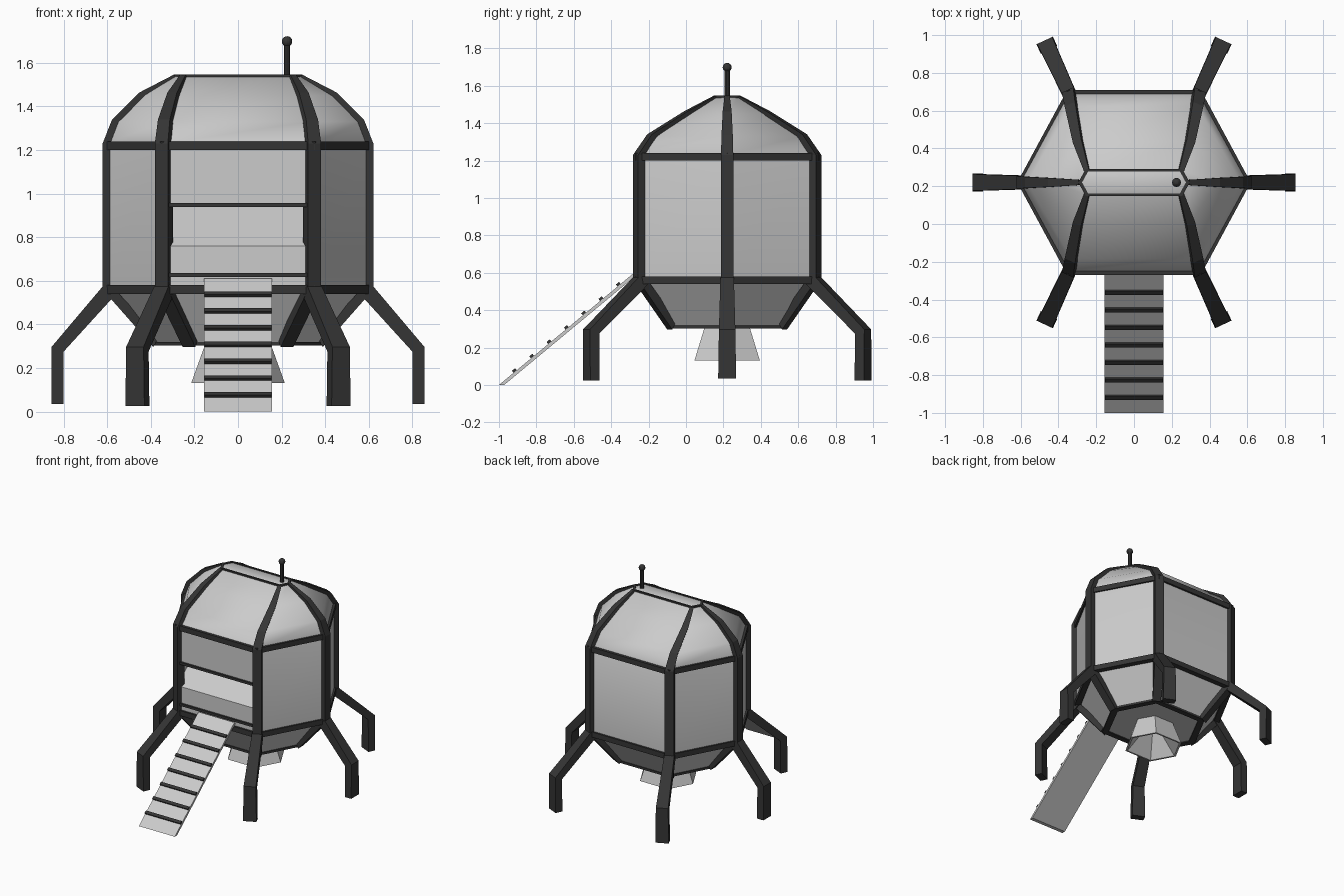
import bpy, bmesh, math
from mathutils import Vector

if "Cube" in bpy.data.objects:
    bpy.data.objects.remove(bpy.data.objects["Cube"])

CY = 0.22  # hull centre in y

dark = bpy.data.materials.new("dark_trim")
dark.diffuse_color = (0.035, 0.035, 0.035, 1)
dark.use_nodes = True
dark.node_tree.nodes["Principled BSDF"].inputs["Base Color"].default_value = dark.diffuse_color


def make(name, verts, faces, mat=None, recalc=True):
    me = bpy.data.meshes.new(name)
    me.from_pydata([tuple(v) for v in verts], [], faces)
    if recalc:
        bm = bmesh.new()
        bm.from_mesh(me)
        bmesh.ops.recalc_face_normals(bm, faces=bm.faces)
        bm.to_mesh(me)
        bm.free()
    if mat:
        me.materials.append(mat)
    ob = bpy.data.objects.new(name, me)
    bpy.context.collection.objects.link(ob)
    return ob


def hexa(xv, xc, yh, z):
    """Elongated hexagon: side vertex xv, corner xc, half depth yh."""
    return [Vector((x, CY + y, z)) for x, y in
            [(xv, 0), (xc, yh), (-xc, yh), (-xv, 0), (-xc, -yh), (xc, -yh)]]


def loft(name, rings, mat=None, wrap=False, caps=(True, True), skip=()):
    verts = [v for r in rings for v in r]
    n, m = len(rings[0]), len(rings)
    faces = []
    for i in range(m if wrap else m - 1):
        j = (i + 1) % m
        for k in range(n):
            if (i, k) not in skip:
                l = (k + 1) % n
                faces.append((i * n + k, i * n + l, j * n + l, j * n + k))
    if not wrap and caps[0]:
        faces.append(tuple(range(n))[::-1])
    if not wrap and caps[1]:
        faces.append(tuple(range((m - 1) * n, m * n)))
    return make(name, verts, faces, mat)


def bar(name, stations, side, mat=dark):
    """Bar through (outer point, inner point, half width) stations."""
    rings = [[o - side * w, o + side * w, i + side * w, i - side * w]
             for o, i, w in stations]
    return loft(name, rings, mat)


# Hull: tapered base, hexagonal wall, rounded roof; the front wall is left out
shell = [(.38, .22, .30, .31), (.57, .325, .45, .56), (.605, .345, .475, .56),
         (.605, .345, .475, 1.23), (.565, .332, .405, 1.33),
         (.445, .295, .215, 1.45), (.29, .25, .065, 1.54)]
hull = loft("hull", [hexa(*s) for s in shell], skip={(2, 4)})
bpy.context.view_layer.objects.active = hull
hull.select_set(True)
bpy.ops.object.shade_smooth_by_angle(angle=math.radians(38))

# Front wall with a wedge-shaped doorway recess
fy = CY - .475
prof = [(fy, .56), (fy, .76), (fy + .23, .945), (fy, .945), (fy, 1.23)]
fv = [(x, y, z) for y, z in prof for x in (-.345, .345)]
ff = [(2 * i, 2 * i + 1, 2 * i + 3, 2 * i + 2) for i in range(4)]
make("front_wall", fv, ff + [(2, 4, 6), (3, 7, 5)], recalc=False)
for z, h in ((.948, .009), (.626, .009)):
    bar("front_trim", [(Vector((x, fy - .015, z)), Vector((x, fy + .01, z)), h)
                       for x in (-.33, .33)], Vector((0, 0, 1)))

# Horizontal trim rings around the wall and the roof plate
for name, z0, z1, o, i in (("lower_ring", .54, .58, (.618, .353, .49), (.57, .325, .45)),
                           ("upper_ring", 1.2, 1.24, (.618, .353, .49), (.58, .33, .45)),
                           ("roof_ring", 1.53, 1.547, (.295, .255, .072), (.275, .243, .058))):
    loft(name, [hexa(*o, z0), hexa(*o, z1), hexa(*i, z1), hexa(*i, z0)], dark, wrap=True)
loft("base_ring", [hexa(.395, .228, .312, .303), hexa(.395, .228, .312, .32),
                   hexa(.34, .2, .27, .32), hexa(.34, .2, .27, .303)], dark, wrap=True)

# Corner ribs and legs
core = Vector((0, CY, .9))
for k in range(6):
    c = hexa(*shell[2])[k]
    sx = 1 if c.x > 0 else -1
    sy = 0 if k in (0, 3) else (1 if c.y > CY else -1)
    u = Vector((sx, 0, 0)) if sy == 0 else Vector((sx * .42, sy * .907, 0))
    t = Vector((-u.y, u.x, 0))

    # rib running up the base, the wall and the roof
    st = []
    for s, w in zip([shell[0]] + shell[2:], (.032, .033, .033, .03, .024, .014)):
        p = hexa(*s)[k]
        out = (p - core).normalized()
        if s[3] in (.56, 1.23):
            out = u
        lift = .007 if s[3] > 1.5 else .016
        st.append((p + out * lift, p - out * .04, w))
    bar("corner_rib", st, t)

    # bent leg
    L, foot = (.25, .035) if sy == 0 else (.305, .025)

    def at(r, z):
        return Vector((c.x, c.y, z)) + u * r
    bar("leg", [(at(.015, .575), at(-.06, .555), .036),
                (at(L, .297), at(L - .055, .275), .044),
                (at(L, foot), at(L - .055, foot), .048)], t)

# Engine nozzle, open at the bottom
loft("nozzle", [hexa(.15, .085, .12, .31), hexa(.215, .12, .175, .13),
                hexa(.2, .11, .163, .13), hexa(.06, .035, .05, .29)])

# Boarding ramp with rungs
a, b = Vector((0, -1, 0)), Vector((0, -.265, .61))
d = (b - a).normalized()
n = Vector((0, -d.z, d.y))
X = Vector((1, 0, 0))
bar("ramp", [(a, a + Vector((0, .028, 0)), .155), (b, b - n * .018, .155)], X, None)
for i in range(7):
    p = a.lerp(b, .118 + i * .126)
    bar("rung", [(p + n * .014 - d * .011, p - n * .005 - d * .011, .154),
                 (p + n * .014 + d * .011, p - n * .005 + d * .011, .154)], X)

# Antenna
bpy.ops.mesh.primitive_cylinder_add(vertices=10, radius=.015, depth=.17,
                                    location=(.225, CY, 1.62))
rod = bpy.context.object
rod.name = "antenna_rod"
bpy.ops.mesh.primitive_uv_sphere_add(segments=12, ring_count=8, radius=.024,
                                     location=(.225, CY, 1.698))
tip = bpy.context.object
tip.name = "antenna_tip"
for ob in (rod, tip):
    ob.data.materials.append(dark)
